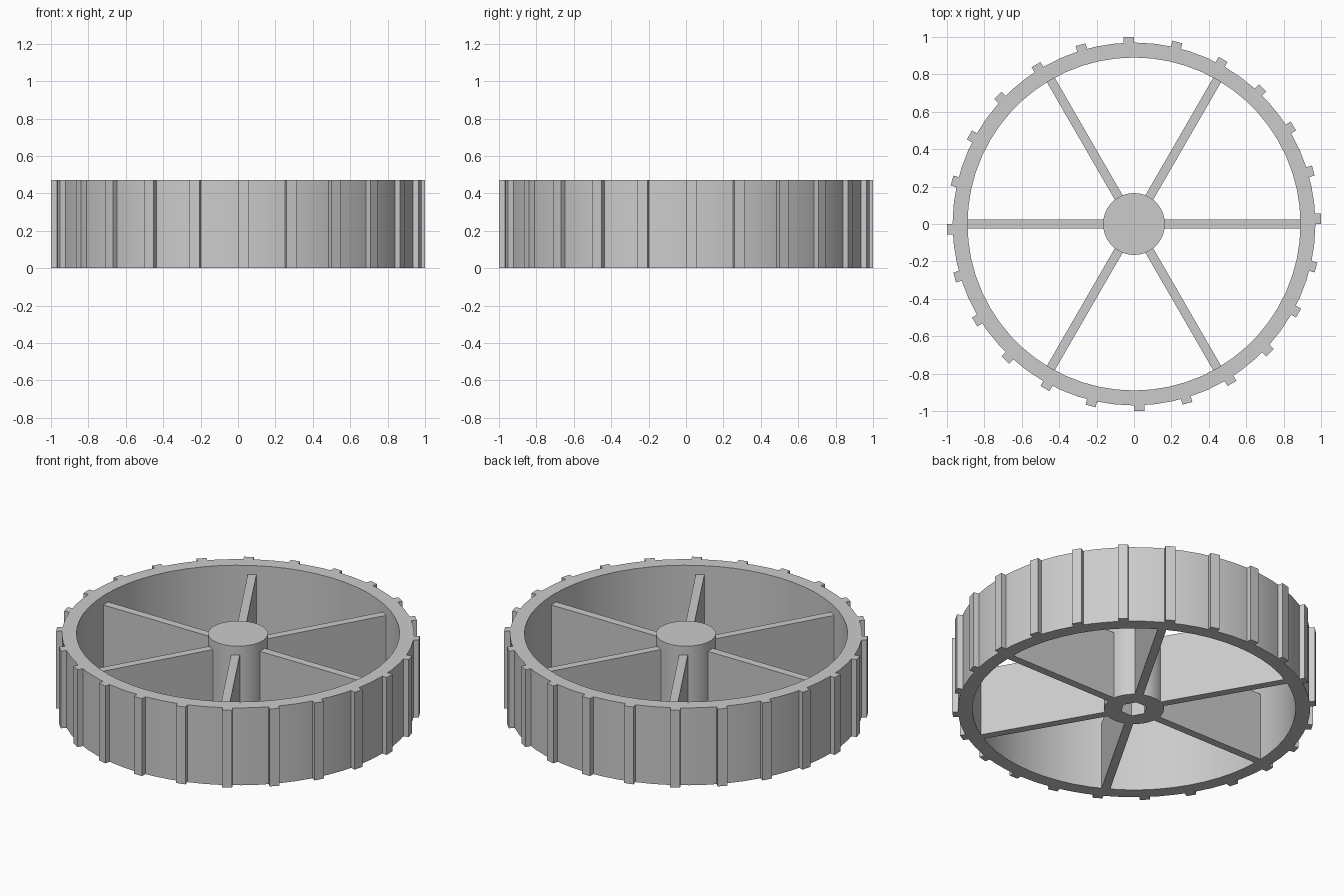
import bpy
import bmesh
from math import radians
from mathutils import Matrix, Vector

cube = bpy.data.objects.get("Cube")
if cube:
    bpy.data.objects.remove(cube, do_unlink=True)

HEIGHT = 0.47
RIM_OUTER, RIM_INNER = 0.97, 0.89
HUB_RADIUS = 0.165
SEGMENTS = 60

grey = bpy.data.materials.new("plain grey")
grey.use_nodes = True
grey.diffuse_color = (0.6, 0.6, 0.6, 1)
bsdf = next(n for n in grey.node_tree.nodes if n.type == "BSDF_PRINCIPLED")
bsdf.inputs["Base Color"].default_value = grey.diffuse_color


def finish(bm, name):
    """Turn a bmesh into a named grey object."""
    mesh = bpy.data.meshes.new(name)
    bmesh.ops.recalc_face_normals(bm, faces=bm.faces)
    bm.to_mesh(mesh)
    bm.free()
    mesh.materials.append(grey)
    obj = bpy.data.objects.new(name, mesh)
    bpy.context.collection.objects.link(obj)
    return obj


def block(name, low, high, angle):
    """Box between two corners, turned about the axle."""
    low, high = Vector(low), Vector(high)
    bm = bmesh.new()
    bmesh.ops.create_cube(bm, size=1)
    bm.transform(Matrix.Rotation(radians(angle), 4, "Z")
                 @ Matrix.Translation((low + high) / 2)
                 @ Matrix.Diagonal((*(high - low), 1)))
    return finish(bm, name)


def cylinder(name, radius, low, high, sides):
    bm = bmesh.new()
    # Quarter turn puts a corner on the +x axis
    turn = Matrix.Rotation(radians(90), 4, "Z")
    bmesh.ops.create_cone(bm, cap_ends=True, segments=sides, radius1=radius,
                          radius2=radius, depth=high - low,
                          matrix=Matrix.Translation((0, 0, (low + high) / 2)) @ turn)
    return finish(bm, name)


def smooth(obj):
    bpy.ops.object.select_all(action="DESELECT")
    obj.select_set(True)
    bpy.context.view_layer.objects.active = obj
    bpy.ops.object.shade_smooth_by_angle(angle=radians(30))


# Rim: rectangular section spun around the axle
bm = bmesh.new()
section = [bm.verts.new(p) for p in ((RIM_INNER, 0, 0), (RIM_OUTER, 0, 0),
                                     (RIM_OUTER, 0, HEIGHT), (RIM_INNER, 0, HEIGHT))]
edges = [bm.edges.new((section[i], section[i - 1])) for i in range(4)]
bmesh.ops.spin(bm, geom=section + edges, axis=(0, 0, 1), cent=(0, 0, 0),
               angle=radians(360), steps=SEGMENTS, use_merge=True)
bmesh.ops.remove_doubles(bm, verts=bm.verts, dist=0.0001)
smooth(finish(bm, "rim"))

# Hub: cylinder with a blind hexagonal axle socket from below
hub = cylinder("hub", HUB_RADIUS, 0, HEIGHT, SEGMENTS)
cutter = cylinder("socket_cutter", 0.075, -0.1, 0.41, 6)
cutter.hide_render = True
cut = hub.modifiers.new("axle_socket", "BOOLEAN")
cut.object = cutter
cut.solver = "EXACT"
bpy.context.view_layer.objects.active = hub
bpy.ops.object.modifier_apply(modifier=cut.name)
bpy.data.objects.remove(cutter, do_unlink=True)
smooth(hub)

# Spokes: six upright webs, slightly lower than the rim
for i in range(6):
    block(f"spoke_{i + 1}", (0.15, -0.024, 0), (0.9, 0.024, 0.415), i * 60)

# Treads: 24 ribs, each set to one side of its radial line
for i in range(24):
    block(f"tread_{i + 1}", (0.94, 0, 0), (1.0, 0.055, HEIGHT), i * 15)
